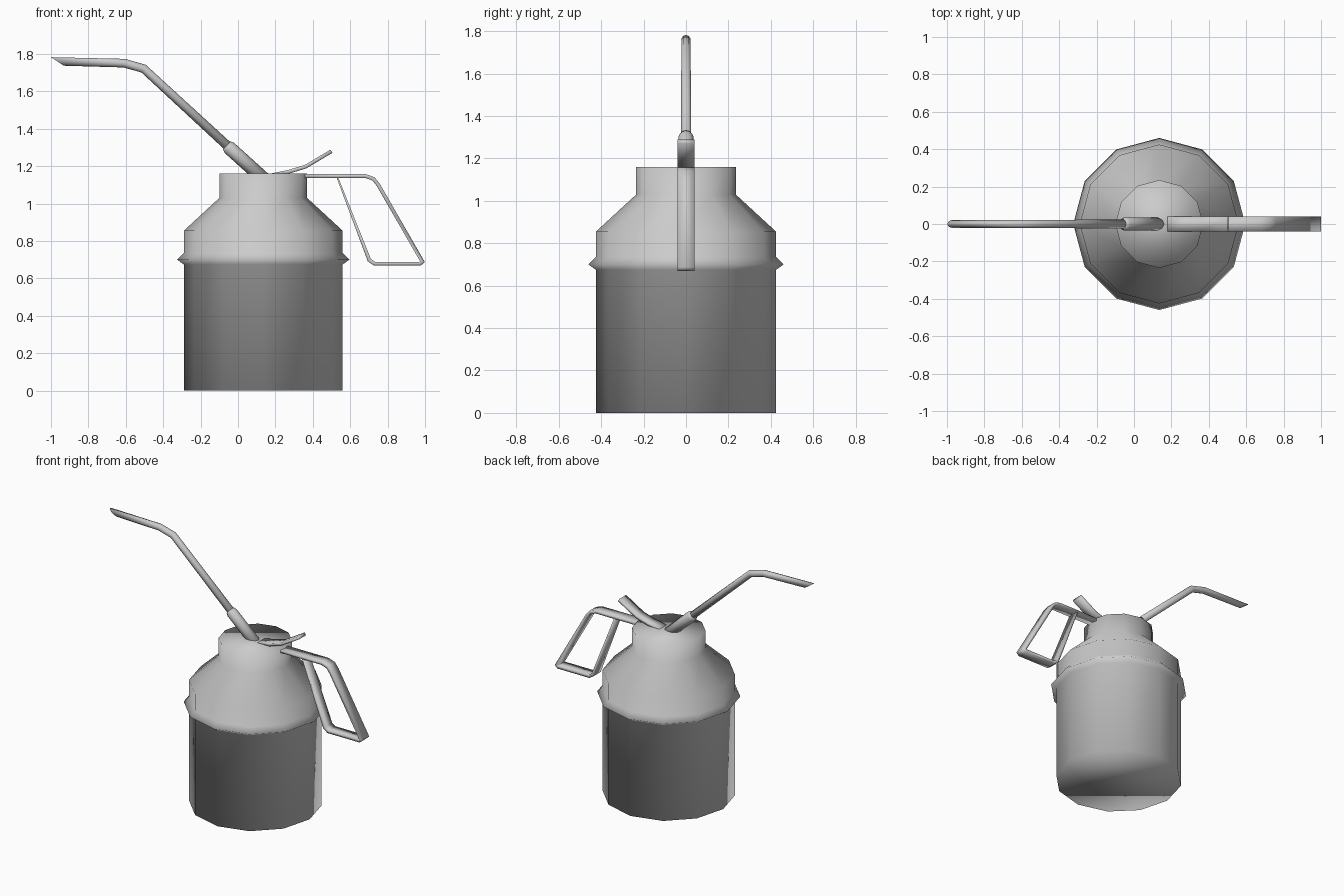
import bpy, bmesh, math
from mathutils import Vector

if "Cube" in bpy.data.objects:
    bpy.data.objects.remove(bpy.data.objects["Cube"], do_unlink=True)

metal = bpy.data.materials.new("grey metal")
metal.use_nodes = True
metal.diffuse_color = (0.6, 0.6, 0.6, 1)
metal.node_tree.nodes["Principled BSDF"].inputs["Base Color"].default_value = (0.6, 0.6, 0.6, 1)


def finish(bm, name):
    """Turn a bmesh into a smooth-shaded metal object."""
    bmesh.ops.recalc_face_normals(bm, faces=bm.faces)
    for face in bm.faces:
        face.smooth = True
    mesh = bpy.data.meshes.new(name)
    bm.to_mesh(mesh)
    bm.free()
    mesh.materials.append(metal)
    obj = bpy.data.objects.new(name, mesh)
    bpy.context.collection.objects.link(obj)
    return obj


def skin(name, rings):
    """Join closed rings of points with quads and cap both ends."""
    bm = bmesh.new()
    loops = [[bm.verts.new(p) for p in ring] for ring in rings]
    n = len(loops[0])
    for a, b in zip(loops, loops[1:]):
        for i in range(n):
            j = (i + 1) % n
            bm.faces.new((a[i], a[j], b[j], b[i]))
    bm.faces.new(loops[0])
    bm.faces.new(loops[-1])
    return finish(bm, name)


def lathe(name, profile, x, sides):
    """Stack of polygon rings from (radius, height) pairs."""
    angles = [math.tau * i / sides for i in range(sides)]
    return skin(name, [[(x + r * math.cos(a), r * math.sin(a), z) for a in angles]
                       for r, z in profile])


def sweep(name, path, section, slant=0):
    """Mitred sweep along (x, z, scale) points; section holds (in-plane, y) pairs."""
    pts = [Vector((x, z)) for x, z, s in path]
    rings = []
    for i, (x, z, s) in enumerate(path):
        before = (pts[i] - pts[max(i - 1, 0)]).normalized()
        after = (pts[min(i + 1, len(pts) - 1)] - pts[i]).normalized()
        along = (before + after).normalized()
        side = Vector((-along.y, along.x))
        mitre = 1 / max(along.dot(after if i == 0 else before), 0.4)
        lean = slant if i == len(path) - 1 else 0
        ring = []
        for u, y in section:
            p = pts[i] + side * u * s * mitre - along * u * lean
            ring.append((p.x, y * (s if len(section) > 4 else 1), p.y))
        rings.append(ring)
    return skin(name, rings)


def circle(r, sides=10):
    return [(r * math.cos(math.tau * i / sides), r * math.sin(math.tau * i / sides))
            for i in range(sides)]


def strap(thick, width):
    t, w = thick / 2, width / 2
    return [(-t, -w), (t, -w), (t, w), (-t, w)]


# Can with a raised seam, sloping shoulder and neck
lathe("can_body", [(0.425, 0), (0.425, 0.675), (0.46, 0.7), (0.425, 0.735),
                   (0.425, 0.855), (0.235, 1.03), (0.235, 1.16)], 0.135, 12)

# Spout collar and bent spout with a slanted tip
sweep("spout_collar", [(0.14, 1.13, 1), (-0.045, 1.297, 1), (-0.06, 1.311, 0.8)],
      circle(0.037))
sweep("spout", [(0, 1.257, 1.1), (-0.505, 1.722, 1), (-0.61, 1.751, 1),
                (-0.965, 1.76, 0.95)], circle(0.023), slant=1.5)

# Thumb lever
sweep("thumb_lever", [(0.18, 1.158, 0.4), (0.27, 1.17, 1), (0.36, 1.197, 1),
                      (0.5, 1.28, 1)], strap(0.02, 0.078))

# Looped handle strap that folds back up to its own top bar
sweep("handle", [(0.33, 1.148, 1), (0.68, 1.148, 1), (0.725, 1.132, 1),
                 (0.75, 1.1, 1), (0.986, 0.69, 1), (0.974, 0.679, 1),
                 (0.73, 0.679, 1), (0.702, 0.698, 1), (0.53, 1.143, 0.4)],
      strap(0.02, 0.078))
